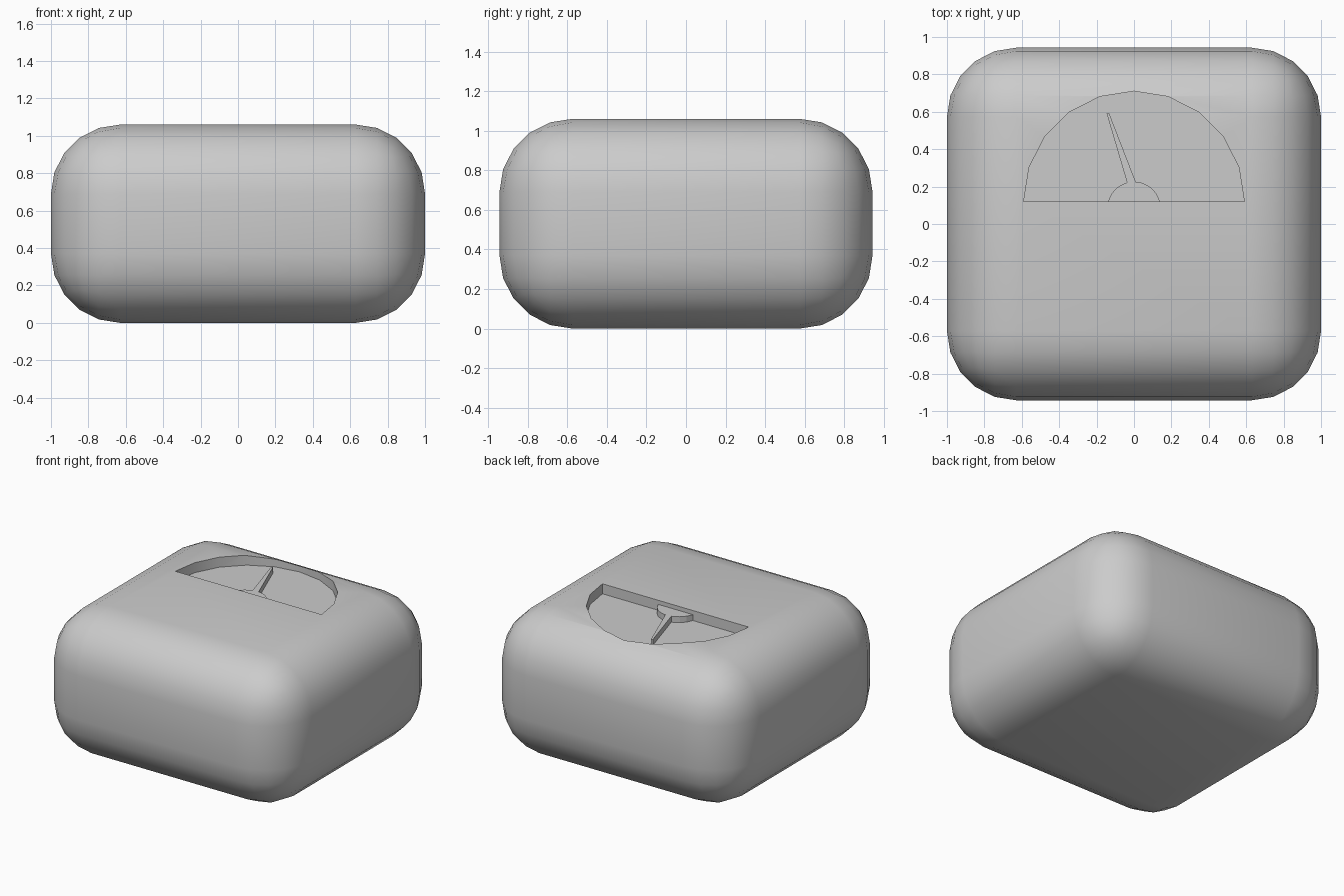
import bpy, bmesh
from math import radians, sin, cos

if "Cube" in bpy.data.objects:
    bpy.data.objects.remove(bpy.data.objects["Cube"])


def add_object(name, bm):
    bmesh.ops.recalc_face_normals(bm, faces=bm.faces[:])
    mesh = bpy.data.meshes.new(name)
    bm.to_mesh(mesh)
    bm.free()
    obj = bpy.data.objects.new(name, mesh)
    bpy.context.collection.objects.link(obj)
    return obj


def prism(name, outline, z0, z1):
    bm = bmesh.new()
    face = bm.faces.new([bm.verts.new((x, y, z0)) for x, y in outline])
    top = bmesh.ops.extrude_face_region(bm, geom=[face])["geom"]
    for v in top:
        if isinstance(v, bmesh.types.BMVert):
            v.co.z = z1
    return add_object(name, bm)


def arc(cy, r, a0, a1, n):
    angles = [radians(a0 + (a1 - a0) * i / n) for i in range(n + 1)]
    return [(r * cos(a), cy + r * sin(a)) for a in angles]


FLOOR = 0.987
NEEDLE_TOP = 1.03

# Rounded housing
bm = bmesh.new()
bmesh.ops.create_cube(bm, size=1)
for v in bm.verts:
    v.co.x *= 2.0
    v.co.y *= 1.885
    v.co.z = (v.co.z + 0.5) * 1.06
bmesh.ops.bevel(bm, geom=bm.edges[:], offset=0.37, segments=5,
                profile=0.5, affect='EDGES')
housing = add_object("housing", bm)

# Half-round dial recess cut into the top
cutter = prism("dial_cutter", arc(0.12, 0.59, 0, 180, 10), FLOOR, 1.3)
cutter.hide_render = True
cutter.hide_set(True)
cut = housing.modifiers.new("dial_recess", 'BOOLEAN')
cut.operation = 'DIFFERENCE'
cut.solver = 'EXACT'
cut.object = cutter
bpy.context.view_layer.objects.active = housing
housing.select_set(True)
bpy.ops.object.modifier_apply(modifier=cut.name)
bpy.data.objects.remove(cutter)
bpy.ops.object.shade_smooth_by_angle(angle=radians(30))

# Raised hub against the straight wall of the recess
prism("needle_hub", arc(0.083, 0.144, 14.9, 165.1, 8), FLOOR, NEEDLE_TOP)

# Tapered needle
prism("needle", [(-0.035, 0.215), (0.013, 0.215), (-0.134, 0.595), (-0.146, 0.59)],
      FLOOR, NEEDLE_TOP)
